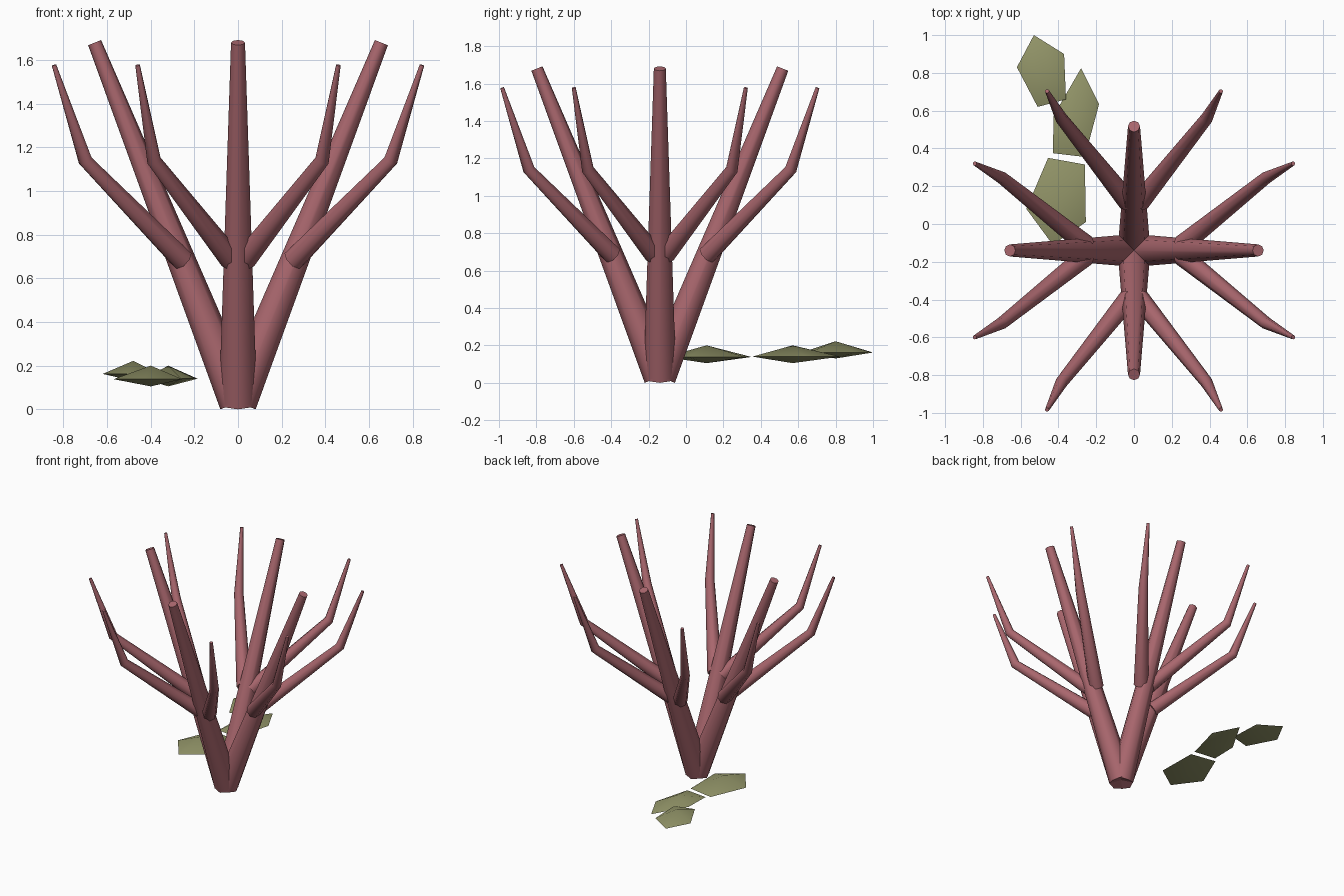
import bpy
import bmesh
from math import cos, sin, pi, radians
from mathutils import Vector, Matrix

cube = bpy.data.objects.get("Cube")
if cube:
    bpy.data.objects.remove(cube, do_unlink=True)


def material(name, color):
    mat = bpy.data.materials.new(name)
    mat.use_nodes = True
    mat.diffuse_color = color
    mat.node_tree.nodes["Principled BSDF"].inputs["Base Color"].default_value = color
    return mat


RED = material("dusty red", (0.40, 0.135, 0.155, 1))
GREEN = material("olive green", (0.29, 0.30, 0.14, 1))
CENTRE = Vector((0, -0.14, 0))
SIDES = 8


def finish(bm, name, mat):
    bmesh.ops.recalc_face_normals(bm, faces=bm.faces)
    mesh = bpy.data.meshes.new(name)
    bm.to_mesh(mesh)
    bm.free()
    mesh.materials.append(mat)
    mesh.shade_smooth()
    mesh.set_sharp_from_angle(angle=radians(60))
    obj = bpy.data.objects.new(name, mesh)
    bpy.context.collection.objects.link(obj)
    return obj


def tube(name, points, radii, turn):
    """Capped tapering tube along a path, turned about the plant's axis."""
    points = [Vector(p) for p in points]
    bm = bmesh.new()
    rings = []
    for i, (p, r) in enumerate(zip(points, radii)):
        before = points[max(i - 1, 0)]
        after = points[min(i + 1, len(points) - 1)]
        if 0 < i < len(points) - 1:
            tangent = (p - before).normalized() + (after - p).normalized()
        else:
            tangent = after - before
        tangent.normalize()
        side = Vector((0, 0, 1)).cross(tangent).normalized()
        up = tangent.cross(side)
        angles = [2 * pi * k / SIDES for k in range(SIDES)]
        rings.append([bm.verts.new(p + r * (side * cos(a) + up * sin(a)))
                      for a in angles])
    for low, high in zip(rings, rings[1:]):
        for k in range(SIDES):
            n = (k + 1) % SIDES
            bm.faces.new((low[k], low[n], high[n], high[k]))
    bm.faces.new(rings[0])
    bm.faces.new(rings[-1])
    bm.transform(Matrix.Translation(CENTRE) @ Matrix.Rotation(turn, 4, "Z"))
    return finish(bm, name, RED)


# Four leaning stems, each with a mirrored pair of bent branches
for k, label in enumerate(("left", "back", "right", "front")):
    turn = k * pi / 2
    tube(label + "_stem", [(0, 0, 0.032), (0.657, 0, 1.68)], [0.087, 0.032], turn)
    for s, suffix in ((1, "a"), (-1, "b")):
        path = [(0.255, 0.03 * s, 0.685), (0.70, 0.385 * s, 1.14),
                (0.843, 0.46 * s, 1.577)]
        tube(f"{label}_branch_{suffix}", path, [0.053, 0.033, 0.011], turn)


def leaf(name, outline, apex, rim, top, bottom):
    """Flat pad: an outline drawn to a point above and below."""
    bm = bmesh.new()
    edge = [bm.verts.new((x, y, rim)) for x, y in outline]
    for z in (top, bottom):
        tip = bm.verts.new((*apex, z))
        for a, b in zip(edge, edge[1:] + edge[:1]):
            bm.faces.new((a, b, tip))
    return finish(bm, name, GREEN)


# Three loose pads behind the plant
leaf("far_pad", [(-0.53, 1.0), (-0.37, 0.90), (-0.36, 0.66), (-0.51, 0.62),
                 (-0.62, 0.83)], (-0.48, 0.80), 0.162, 0.222, 0.13)
leaf("middle_pad", [(-0.28, 0.825), (-0.185, 0.635), (-0.26, 0.355),
                    (-0.43, 0.375), (-0.425, 0.575)], (-0.32, 0.57), 0.14, 0.2, 0.105)
leaf("near_pad", [(-0.455, 0.35), (-0.26, 0.315), (-0.255, 0.01),
                  (-0.43, -0.11), (-0.57, 0.08)], (-0.40, 0.11), 0.138, 0.2, 0.105)
